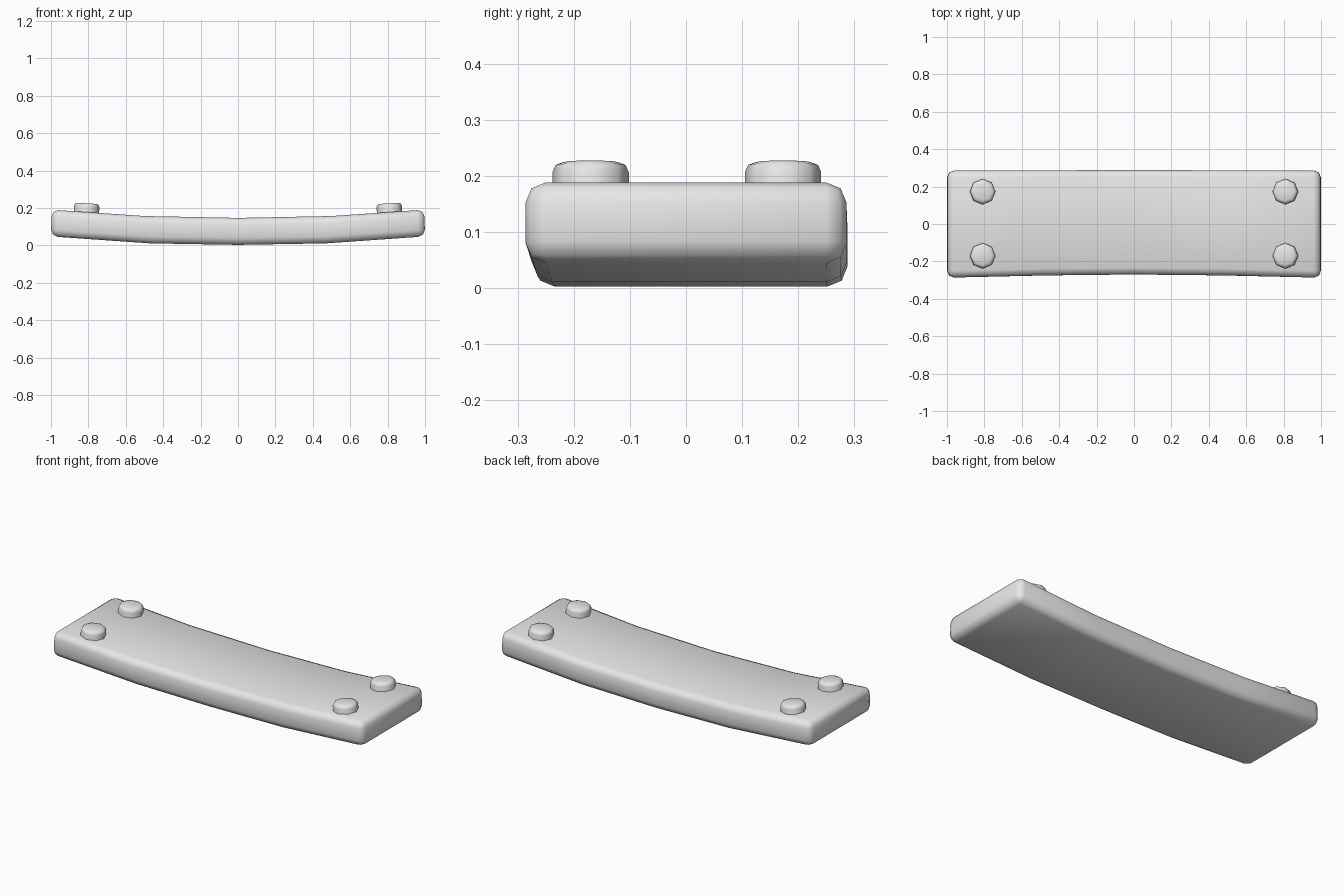
import bpy, bmesh, math
from mathutils import Matrix

cube = bpy.data.objects.get("Cube")
if cube:
    bpy.data.objects.remove(cube, do_unlink=True)

grey = bpy.data.materials.new("plain_grey")
grey.use_nodes = True
grey.diffuse_color = (0.8, 0.8, 0.8, 1)
grey.node_tree.nodes["Principled BSDF"].inputs["Base Color"].default_value = (0.8, 0.8, 0.8, 1)


def finish(name, bm):
    """Turn a bmesh into a smooth shaded grey object."""
    bmesh.ops.recalc_face_normals(bm, faces=bm.faces)
    mesh = bpy.data.meshes.new(name)
    bm.to_mesh(mesh)
    bm.free()
    mesh.materials.append(grey)
    obj = bpy.data.objects.new(name, mesh)
    bpy.context.collection.objects.link(obj)
    bpy.ops.object.select_all(action="DESELECT")
    obj.select_set(True)
    bpy.context.view_layer.objects.active = obj
    bpy.ops.object.shade_smooth_by_angle(angle=math.radians(50))
    return obj


def round_edges(bm, edges, width):
    bmesh.ops.bevel(bm, geom=edges, offset=width, offset_type="OFFSET",
                    segments=2, profile=0.5, affect="EDGES", clamp_overlap=True)


# Plank: rectangular sections lofted along x, sagging in the middle
# Each station: top x, bottom x, front y, back y, bottom z, top z
half = [(0, 0, -0.27, 0.288, 0.003, 0.147),
        (0.5, 0.47, -0.275, 0.287, 0.011, 0.157),
        (0.996, 1.0, -0.287, 0.286, 0.048, 0.191)]
stations = [(-s[0], -s[1], *s[2:]) for s in reversed(half[1:])] + half
bm = bmesh.new()
rings = []
for top_x, low_x, front, back, low, top in stations:
    corners = [(low_x, front, low), (low_x, back, low),
               (top_x, back, top), (top_x, front, top)]
    rings.append([bm.verts.new(c) for c in corners])
for a, b in zip(rings, rings[1:]):
    for i in range(4):
        j = (i + 1) % 4
        bm.faces.new((a[i], a[j], b[j], b[i]))
bm.faces.new(rings[0])
bm.faces.new(rings[-1])
bmesh.ops.recalc_face_normals(bm, faces=bm.faces)
round_edges(bm, [e for e in bm.edges if e.calc_face_angle() > 0.8], 0.036)
finish("plank", bm)

# Pegs: eight sided studs with rounded tops, tilted with the plank ends
for side_name, side in (("left", 1), ("right", -1)):
    for end_name, y in (("front", -0.17), ("back", 0.173)):
        bm = bmesh.new()
        bmesh.ops.create_cone(bm, cap_ends=True, segments=8,
                              radius1=0.068, radius2=0.068, depth=0.08)
        rim = [e for e in bm.edges if all(v.co.z > 0 for v in e.verts)]
        round_edges(bm, rim, 0.018)
        tilt = Matrix.Rotation(-side * 0.06, 4, "Y")
        bm.transform(Matrix.Translation((side * 0.81, y, 0.185)) @ tilt)
        finish(f"{end_name}_{side_name}_peg", bm)
